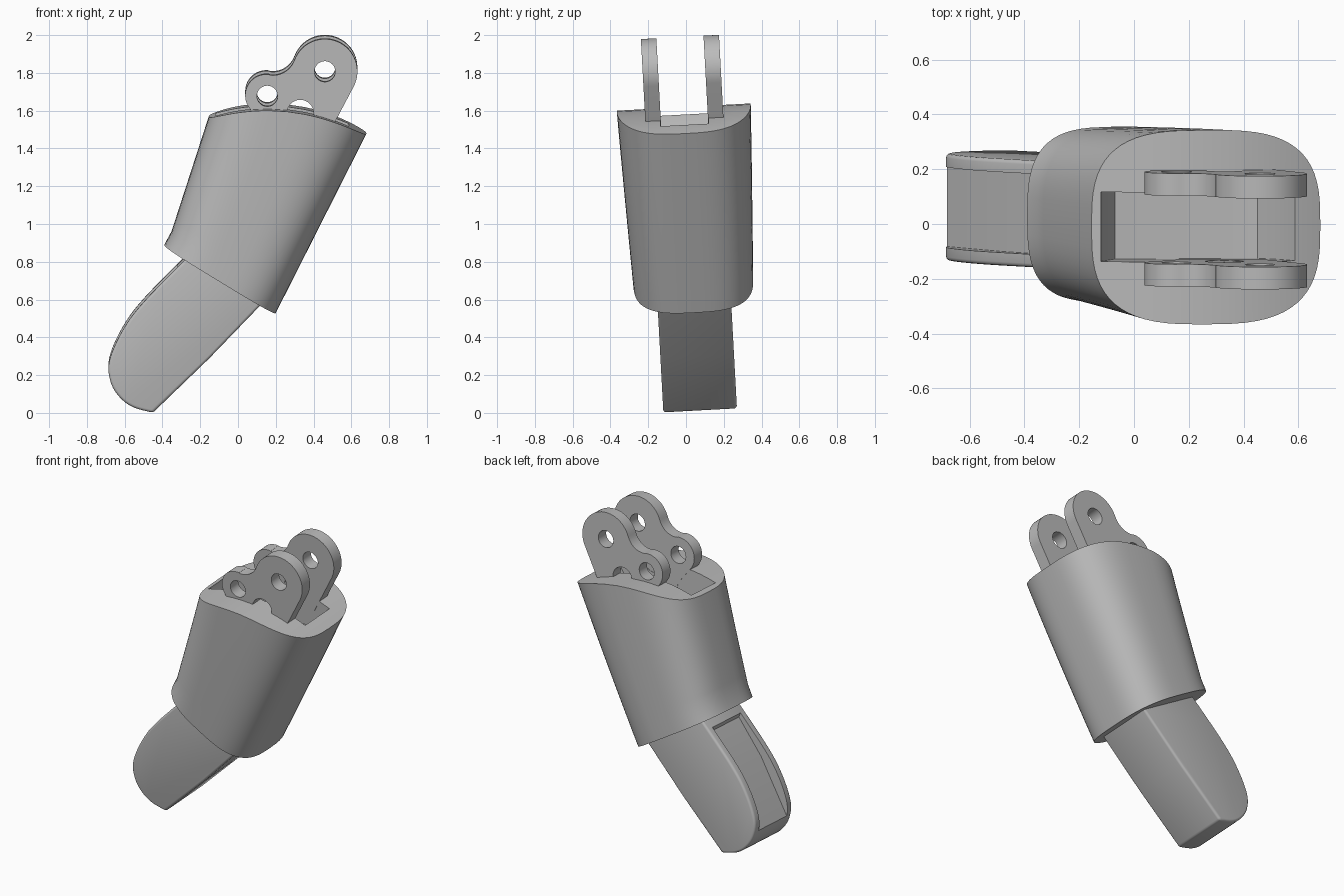
import bpy, bmesh, math
from mathutils import Matrix, Vector

cube = bpy.data.objects.get("Cube")
if cube:
    bpy.data.objects.remove(cube, do_unlink=True)

grey = bpy.data.materials.new("plain grey")
grey.use_nodes = True
grey.diffuse_color = (0.5, 0.5, 0.5, 1)
grey.node_tree.nodes["Principled BSDF"].inputs["Base Color"].default_value = (0.5, 0.5, 0.5, 1)

LEAN = Matrix.Translation((0, 0.075, 0.011)) @ Matrix.Rotation(math.radians(3.1), 4, 'X')


def activate(ob):
    bpy.ops.object.select_all(action='DESELECT')
    ob.select_set(True)
    bpy.context.view_layer.objects.active = ob


def make(name, bm):
    bmesh.ops.recalc_face_normals(bm, faces=bm.faces)
    me = bpy.data.meshes.new(name)
    bm.to_mesh(me)
    bm.free()
    me.materials.append(grey)
    ob = bpy.data.objects.new(name, me)
    bpy.context.collection.objects.link(ob)
    return ob


def extrude(name, outline, y0, y1):
    """Side outline (x, z) extruded across y."""
    bm = bmesh.new()
    face = bm.faces.new([bm.verts.new((x, y0, z)) for x, z in outline])
    moved = bmesh.ops.extrude_face_region(bm, geom=[face])["geom"]
    verts = [v for v in moved if isinstance(v, bmesh.types.BMVert)]
    bmesh.ops.translate(bm, verts=verts, vec=(0, y1 - y0, 0))
    return make(name, bm)


def arc(cx, cz, r, a0, a1, n=20):
    angles = [math.radians(a0 + (a1 - a0) * i / n) for i in range(n + 1)]
    return [(cx + r * math.cos(a), cz + r * math.sin(a)) for a in angles]


def smooth_path(points, n=5):
    """Catmull-Rom curve through the points."""
    p = [Vector(q) for q in points]
    p = [p[0]] + p + [p[-1]]
    out = []
    for a, b, c, d in zip(p, p[1:], p[2:], p[3:]):
        for i in range(n):
            t = i / n
            q = b * 2 + (c - a) * t + (a * 2 - b * 5 + c * 4 - d) * t**2 + (b * 3 - a - c * 3 + d) * t**3
            out.append(tuple(q / 2))
    return out + [tuple(p[-1])]


def apply(ob, kind, **settings):
    mod = ob.modifiers.new(kind, kind)
    for key, value in settings.items():
        setattr(mod, key, value)
    activate(ob)
    bpy.ops.object.modifier_apply(modifier=mod.name)


def cut(ob, cutter):
    apply(ob, 'BOOLEAN', operation='DIFFERENCE', solver='EXACT', object=cutter)
    bpy.data.objects.remove(cutter, do_unlink=True)


def finish(ob):
    ob.data.transform(LEAN)
    activate(ob)
    bpy.ops.object.shade_smooth_by_angle(angle=math.radians(32))


# Sleeve: rounded sections lofted between a slanted base and a domed top
def sleeve_mesh(n=64, rings=10):
    bm = bmesh.new()
    low = Vector((-0.39, 0.88)), Vector((0.2, 0.52))
    high = Vector((-0.155, 1.56)), Vector((0.68, 1.47))
    loops = []
    for r in range(rings + 1):
        t = r / rings
        left, right = low[0].lerp(high[0], t), low[1].lerp(high[1], t)
        left.x += 0.015 * min(1, t * 10) * (1 - t)
        half = 0.318 + 0.037 * t
        loop = []
        for k in range(n):
            a = 2 * math.pi * k / n
            c, s = math.cos(a), math.sin(a)
            u = math.copysign(abs(c) ** 0.66, c)
            y = half * math.copysign(abs(s) ** 0.66, s)
            q = left.lerp(right, (u + 1) / 2)
            loop.append(bm.verts.new((q.x, y, q.y + 0.09 * (1 - u * u) * t**3)))
        loops.append(loop)
    for a, b in zip(loops, loops[1:]):
        for k in range(n):
            j = (k + 1) % n
            bm.faces.new((a[k], a[j], b[j], b[k]))
    bm.faces.new(loops[0])
    # Dome strips running across the width
    top = loops[-1]
    for k in range(n // 2):
        strip = [top[k], top[k + 1], top[n - k - 1], top[-k]]
        bm.faces.new(list(dict.fromkeys(strip)))
    return bm


sleeve = make("sleeve", sleeve_mesh())
pocket = [(-0.12, 1.8), (-0.12, 1.56), (-0.07, 1.42), (0.35, 1.36), (0.45, 1.36),
          (0.53, 1.43), (0.59, 1.52), (0.61, 1.8)]
cut(sleeve, extrude("pocket_cutter", pocket, -0.127, 0.127))
finish(sleeve)

# Finger tip with rounded rims and a shallow recess on its outer side
nose = smooth_path([(-0.28, 0.81), (-0.4, 0.69), (-0.5, 0.585), (-0.58, 0.485), (-0.65, 0.36),
                    (-0.685, 0.25), (-0.67, 0.15), (-0.62, 0.075), (-0.55, 0.027), (-0.45, 0)])
tip = extrude("finger_tip", [(0.0, 1.05)] + nose + [(-0.15, 0.29), (0.11, 0.56), (0.25, 0.72)],
              -0.195, 0.195)
apply(tip, 'BEVEL', width=0.018, segments=3, limit_method='ANGLE', angle_limit=math.radians(40))
recess = [(-0.72, 0.13), (-0.48, 0.53), (-0.31, 0.74), (-0.35, 0.85), (-0.8, 0.6)]
cut(tip, extrude("recess_cutter", recess, -0.147, 0.147))
finish(tip)

# Pair of hinge lugs, each with two lobes and three holes
lug = ([(0.47, 1.46)] + arc(0.46, 1.81, 0.172, -28, 160, 32) + arc(0.185, 1.91, 0.12, -20, -99, 12)
       + arc(0.15, 1.683, 0.112, 81, 220) + [(0.15, 1.5), (0.16, 1.44)])
holes = [(0.46, 1.81, 0.055), (0.155, 1.68, 0.055), (0.33, 1.59, 0.07)]
for name, side in (("front_lug", -1), ("back_lug", 1)):
    ob = extrude(name, lug, side * 0.125, side * 0.207)
    for x, z, r in holes:
        cut(ob, extrude("hole_cutter", arc(x, z, r, 0, 348.75, 31), side * 0.1, side * 0.25))
    finish(ob)
